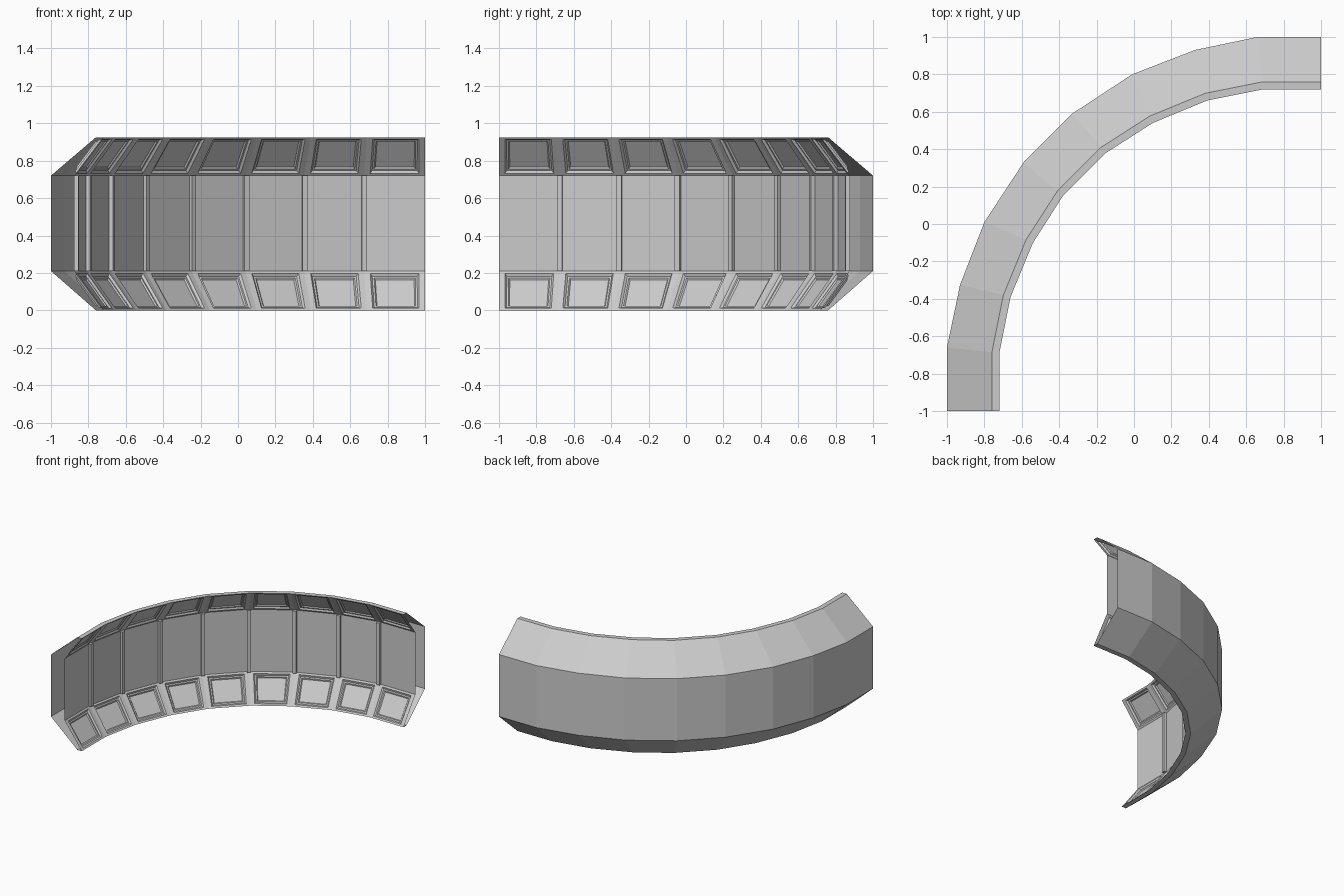
import bpy, bmesh
from mathutils import Vector

if "Cube" in bpy.data.objects:
    bpy.data.objects.remove(bpy.data.objects["Cube"])

H, Z0, Z1 = 0.925, 0.21, 0.72      # total height, wall bottom, wall top
WALL, RIB = 0.875, 0.852           # inner wall and rib face offsets

# Plan outlines: half of each curve, completed by mirroring over the diagonal
def mirrored(half):
    return [Vector((x, y, 0)) for x, y in half] + [Vector((-y, -x, 0)) for x, y in reversed(half)]

outer = mirrored([(1, 1), (.66, 1), (.325, .93), (-.01, .8), (-.33, .59)])
inner = mirrored([(1, .72), (.69, .72), (.39, .66), (.1, .54), (-.15, .38)])
N = len(outer)

def at(i, d, z):
    p = outer[i].lerp(inner[i], (1 - d) / 0.28)
    return Vector((p.x, p.y, z))

def finish(name, bm):
    bmesh.ops.remove_doubles(bm, verts=bm.verts, dist=1e-5)
    me = bpy.data.meshes.new(name)
    bm.to_mesh(me)
    bm.free()
    ob = bpy.data.objects.new(name, me)
    bpy.context.collection.objects.link(ob)

def quad(bm, pts):
    bm.faces.new([bm.verts.new(p) for p in pts])

def loft(name, profile):
    bm = bmesh.new()
    for i in range(N - 1):
        for (d0, z0), (d1, z1) in zip(profile, profile[1:]):
            quad(bm, [at(i, d0, z0), at(i + 1, d0, z0), at(i + 1, d1, z1), at(i, d1, z1)])
    finish(name, bm)

# Open-ended outer skin with flat rims, and the plain inner wall
loft("outer_shell", [(.72, 0), (.76, 0), (1, Z0), (1, Z1), (.76, H), (.72, H)])
loft("inner_wall", [(WALL, Z1), (WALL, Z0)])

# Sloped bands, each segment holding a bevelled recessed panel
def panel_band(name, start, end):
    bm = bmesh.new()
    for i in range(N - 1):
        c = [at(i, *start), at(i + 1, *start), at(i + 1, *end), at(i, *end)]
        n = (c[1] - c[0]).cross(c[3] - c[0]).normalized()

        def ring(mu, mv, depth):
            uv = [(mu, mv), (1 - mu, mv), (1 - mu, 1 - mv), (mu, 1 - mv)]
            return [c[0].lerp(c[1], u).lerp(c[3].lerp(c[2], u), v) - n * depth for u, v in uv]

        rings = [c, ring(.1, .06, 0), ring(.13, .1, .012), ring(.16, .14, .012), ring(.18, .17, .02)]
        for a, b in zip(rings, rings[1:]):
            for k in range(4):
                m = (k + 1) % 4
                quad(bm, [a[k], a[m], b[m], b[k]])
        quad(bm, rings[-1])
    finish(name, bm)

panel_band("upper_panels", (.72, H), (WALL, Z1))
panel_band("lower_panels", (WALL, Z0), (.72, 0))

# Vertical ribs over the wall joints
bm = bmesh.new()
for i in range(1, N - 1):
    inward = (inner[i] - outer[i]).normalized()
    side = Vector((-inward.y, inward.x, 0)) * 0.014
    lo = [at(i, WALL, Z0) - side, at(i, WALL, Z0) + side, at(i, RIB, Z0) + side, at(i, RIB, Z0) - side]
    up = Vector((0, 0, Z1 - Z0))
    for k in range(4):
        m = (k + 1) % 4
        quad(bm, [lo[k], lo[m], lo[m] + up, lo[k] + up])
    quad(bm, lo)
    quad(bm, [p + up for p in lo])
bmesh.ops.remove_doubles(bm, verts=bm.verts, dist=1e-5)
bmesh.ops.recalc_face_normals(bm, faces=bm.faces)
finish("wall_ribs", bm)
